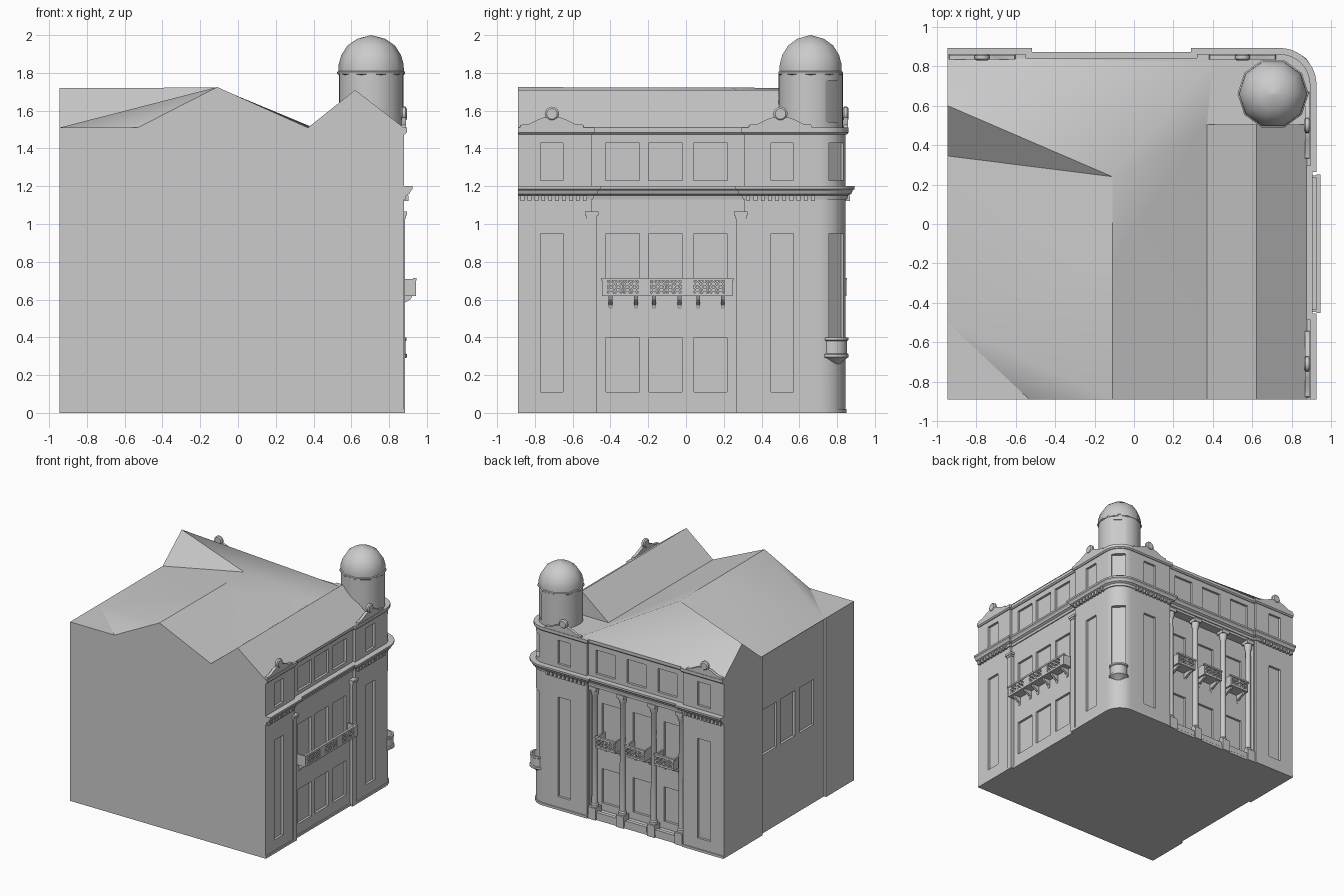
import bpy, bmesh, math
from mathutils import Vector

if "Cube" in bpy.data.objects:
    bpy.data.objects.remove(bpy.data.objects["Cube"])

S = math.sqrt(0.5)
CX, CY, CR = 0.738, 0.705, 0.14          # rounded street corner
XP, XC, YP, YC = 0.878, 0.858, 0.845, 0.825  # pavilion / centre wall planes


def P(side, u, d, z):
    """Facade coordinates (along, outward, up) to world."""
    return {'R': (d, u, z), 'B': (u, d, z), 'L': (-d, u, z),
            'C': (CX + (d - u) * S, CY + (d + u) * S, z)}[side]


def finish(bm, name, angle=None):
    bmesh.ops.recalc_face_normals(bm, faces=bm.faces)
    me = bpy.data.meshes.new(name)
    bm.to_mesh(me)
    bm.free()
    ob = bpy.data.objects.new(name, me)
    bpy.context.collection.objects.link(ob)
    bpy.ops.object.select_all(action='DESELECT')
    ob.select_set(True)
    bpy.context.view_layer.objects.active = ob
    if angle:
        bpy.ops.object.shade_smooth_by_angle(angle=math.radians(angle))
    return ob


def loft(bm, rings, closed=True, caps=True):
    vs = [[bm.verts.new(p) for p in r] for r in rings]
    n = len(vs[0])
    for a, b in zip(vs, vs[1:]):
        for i in range(n if closed else n - 1):
            j = (i + 1) % n
            bm.faces.new((a[i], a[j], b[j], b[i]))
    if caps:
        bm.faces.new(vs[0])
        bm.faces.new(vs[-1])


def box(bm, side, u0, u1, d0, d1, z0, z1):
    loft(bm, [[P(side, u, d, z) for u, d in ((u0, d0), (u1, d0), (u1, d1), (u0, d1))] for z in (z0, z1)])


def lathe(bm, prof, seg, f, caps=True):
    loft(bm, [[f(r * math.cos(2 * math.pi * i / seg), r * math.sin(2 * math.pi * i / seg), h)
               for i in range(seg)] for r, h in prof], caps=caps)


def cut(ob, cutter):
    m = ob.modifiers.new("cut", 'BOOLEAN')
    m.operation, m.solver, m.object = 'DIFFERENCE', 'EXACT', cutter
    cutter.hide_render = True
    bpy.context.view_layer.objects.active = ob
    bpy.ops.object.modifier_apply(modifier=m.name)
    bpy.data.objects.remove(cutter)


# facade line: right front, round corner, back
arc = [(CX + CR * math.cos(t * math.pi / 20), CY + CR * math.sin(t * math.pi / 20)) for t in range(11)]
path = [(XP, -0.89), (XP, -0.5), (XC, -0.5), (XC, 0.31), (XP, 0.31)] + arc + \
       [(0.335, YP), (0.335, YC), (-0.565, YC), (-0.565, YP), (-0.945, YP)]


def sweep(name, prof):
    """Mitred moulding along the facade line; profile is (outward, z)."""
    pts = [Vector(p) for p in path]
    nor = [Vector(((b - a).y, -(b - a).x)).normalized() for a, b in zip(pts, pts[1:])]
    rings = []
    for i, p in enumerate(pts):
        a, b = nor[max(i - 1, 0)], nor[min(i, len(nor) - 1)]
        m = (a + b) / (1 + a.dot(b))
        rings.append([(p.x + m.x * o, p.y + m.y * o, z) for o, z in prof])
    bm = bmesh.new()
    loft(bm, rings)
    return finish(bm, name, 25)


# main walls
bm = bmesh.new()
outline = path + [(-0.945, 0.33), (-0.925, 0.33), (-0.925, -0.52), (-0.945, -0.52), (-0.945, -0.89)]
loft(bm, [[(x, y, z) for x, y in outline] for z in (0, 1.51)])
walls = finish(bm, "walls")

# recessed loggia behind the columns
LB = 0.745
bm = bmesh.new()
box(bm, 'B', -0.555, 0.325, LB, 1, 0.05, 1.11)
cut(walls, finish(bm, "loggia_cutter"))

# window recesses
bm = bmesh.new()
for side, plane, back, offs, bays, wings in (
        ('R', XP, XC, XC, (-0.335, -0.108, 0.13), (-0.71, 0.51)),
        ('B', YP, LB, YC, (-0.405, -0.115, 0.175), (-0.76, 0.545))):
    for u in wings:
        box(bm, side, u - 0.06, u + 0.06, plane - 0.02, 1, 0.11, 0.95)
        box(bm, side, u - 0.06, u + 0.06, plane - 0.02, 1, 1.23, 1.43)
    for u in bays:
        for z0, z1 in ((0.11, 0.40), (0.64, 0.95)):
            box(bm, side, u - 0.088, u + 0.088, back - 0.02, 1, z0, z1)
        box(bm, side, u - 0.09, u + 0.09, offs - 0.02, 1, 1.23, 1.43)
for z0, z1 in ((0.34, 0.95), (1.23, 1.43)):
    box(bm, 'C', -0.055, 0.055, 0.108, 0.3, z0, z1)
for u in (0.21, -0.035, -0.285):
    box(bm, 'L', u - 0.095, u + 0.095, 0.905, 1, 0.66, 1.04)
cut(walls, finish(bm, "window_cutter"))
bpy.context.view_layer.objects.active = walls
walls.select_set(True)
bpy.ops.object.shade_smooth_by_angle(angle=math.radians(25))

# mouldings
sweep("plinth", [(-0.01, 0), (0.006, 0), (0.006, 0.02), (-0.01, 0.025)])
sweep("main_cornice", [(-0.01, 1.13), (0.008, 1.13), (0.012, 1.15), (0.03, 1.16), (0.036, 1.175),
                       (0.047, 1.185), (0.047, 1.2), (-0.01, 1.2)])
sweep("parapet_cornice", [(-0.01, 1.475), (0.006, 1.475), (0.016, 1.485), (0.016, 1.51), (-0.04, 1.51)])

# dentils under the wing cornices
bm = bmesh.new()
for side, plane, spans in (('R', XP, ((-0.875, -0.51), (0.32, 0.70))), ('B', YP, ((-0.93, -0.575), (0.345, 0.72)))):
    for a, b in spans:
        for i in range(10):
            u = a + (b - a) * i / 10
            box(bm, side, u, u + 0.02, plane - 0.005, plane + 0.024, 1.122, 1.152)
finish(bm, "dentils")

# pilasters on the right facade
bm = bmesh.new()
for u in (-0.5, 0.29):
    box(bm, 'R', u - 0.025, u + 0.025, 0.84, 0.885, 0, 1.03)
    box(bm, 'R', u - 0.03, u + 0.03, 0.84, 0.89, 1.03, 1.045)
    box(bm, 'R', u - 0.036, u + 0.036, 0.84, 0.896, 1.045, 1.065)
finish(bm, "pilasters")

# loggia columns on pedestals with low railing
bm = bmesh.new()
for k in (-0.405, -0.145, 0.145, 0.405):
    u = -0.115 + k
    box(bm, 'B', u - 0.035, u + 0.035, 0.765, 0.843, 0, 0.1)
    box(bm, 'B', u - 0.034, u + 0.034, 0.766, 0.836, 1.085, 1.115)
    lathe(bm, [(0.032, 0.1), (0.032, 0.12), (0.025, 0.13), (0.022, 1.03), (0.03, 1.045), (0.033, 1.085)],
          16, lambda a, b, h: (u + a, 0.8 + b, h))
finish(bm, "loggia_columns", 30)
bm = bmesh.new()
for u in (-0.39, -0.115, 0.16):
    box(bm, 'B', u - 0.1, u + 0.1, 0.80, 0.832, 0.02, 0.065)
finish(bm, "loggia_railing")


def balcony(name, side, u0, u1, d0, d1, holes, brackets):
    bm = bmesh.new()
    box(bm, side, u0, u1, d0, d1, 0.618, 0.634)
    box(bm, side, u0 - 0.006, u1 + 0.006, d1 - 0.016, d1 + 0.003, 0.7, 0.714)
    edges = [u0] + [c + s * 0.038 for c in holes for s in (-1, 1)] + [u1]
    for a, b in zip(edges[::2], edges[1::2]):
        box(bm, side, a, b, d1 - 0.012, d1, 0.634, 0.7)
    for u in (u0, u1 - 0.012):
        box(bm, side, u, u + 0.012, d0, d1 - 0.012, 0.634, 0.71)
    for c in holes:      # pierced four-ring ornament
        for du in (-0.019, 0.019):
            for dz in (-0.0165, 0.0165):
                prof = [(0.02, -0.011), (0.02, -0.001), (0.01, -0.001), (0.01, -0.011), (0.02, -0.011)]
                lathe(bm, prof, 8, lambda a, b, h: P(side, c + du + a, d1 + h, 0.667 + dz + b * 0.9), False)
    for u in brackets:
        loft(bm, [[P(side, u + s, d, z) for d, z in ((d0, 0.618), (d1 - 0.02, 0.618), (d1 - 0.03, 0.6),
                                                    (d0 + 0.02, 0.575), (d0 + 0.012, 0.55), (d0, 0.55))]
                  for s in (-0.01, 0.01)])
    bmesh.ops.remove_doubles(bm, verts=bm.verts, dist=1e-6)
    finish(bm, name)


balcony("long_balcony", 'R', -0.445, 0.245, 0.85, 0.942,
        (-0.378, -0.292, -0.15, -0.065, 0.08, 0.165), (-0.4, -0.265, -0.17, -0.035, 0.065, 0.195))
for i, u in enumerate((-0.39, -0.115, 0.16)):
    balcony(f"loggia_balcony_{i + 1}", 'B', u - 0.09, u + 0.09, 0.735, 0.85,
            (u - 0.043, u + 0.043), (u - 0.065, u + 0.065))

# round corner balcony
bm = bmesh.new()
lathe(bm, [(0.03, 0.26), (0.06, 0.285), (0.078, 0.295), (0.078, 0.31), (0.07, 0.315), (0.07, 0.38),
           (0.076, 0.385), (0.076, 0.4), (0.06, 0.4), (0.06, 0.315)], 20,
      lambda a, b, h: P('C', a, 0.112 + b, h))
finish(bm, "corner_balcony", 30)

# parapet crests with round finials
bm = bmesh.new()
half = [(0.17, 1.505), (0.165, 1.525), (0.12, 1.53), (0.07, 1.555), (0.04, 1.565)]
prof = half + [(-a, z) for a, z in reversed(half)]
for side, plane, us in (('R', XP, (-0.71, 0.5)), ('B', YP, (-0.77, 0.55))):
    for u in us:
        loft(bm, [[P(side, u + a, plane + o, z) for a, z in prof] for o in (-0.012, 0.012)])
        lathe(bm, [(0.028, -0.016), (0.038, -0.008), (0.038, 0.008), (0.028, 0.016)], 16,
              lambda a, b, h: P(side, u + a, plane + h, 1.583 + b))
finish(bm, "parapet_crests", 30)

# roof: folded slopes plus the right-hand gable
V = dict(A=(-.945, -.89, 1.51), B=(-.53, -.89, 1.51), C=(-.11, -.89, 1.725), D=(.37, -.89, 1.51),
         E=(.62, -.89, 1.71), F=(XP, -.89, 1.51), G=(-.945, -.5, 1.51), H=(-.945, .345, 1.51),
         I=(-.945, .6, 1.72), J=(-.945, YP, 1.51), P=(-.11, -.19, 1.722), Q=(-.11, .24, 1.722),
         R=(.62, .505, 1.71), S=(.37, .505, 1.51), T=(XP, .505, 1.51), W=(.4, .82, 1.51))
bm = bmesh.new()
V = {k: bm.verts.new(p) for k, p in V.items()}
for f in "ABG BCG GCP GPH HPQ HQI IQW IWJ CDP PDS PSQ QSW DERS EFTR STR BDC DFE HIJ".split():
    bm.faces.new([V[k] for k in f])
finish(bm, "roof", 35)

# corner tower with faceted dome
tower = lambda a, b, h: (0.705 + a, 0.66 + b, h)
bm = bmesh.new()
lathe(bm, [(0.17, 1.45), (0.17, 1.80)], 40, tower)
body = finish(bm, "tower")
bm = bmesh.new()
box(bm, 'C', -0.06, 0.06, 0.105, 0.3, 1.54, 1.76)
cut(body, finish(bm, "tower_window_cutter"))
body.select_set(True)
bpy.context.view_layer.objects.active = body
bpy.ops.object.shade_smooth_by_angle(angle=math.radians(25))
bm = bmesh.new()
lathe(bm, [(0.165, 1.785), (0.18, 1.795), (0.18, 1.805), (0.173, 1.81), (0.172, 1.845), (0.158, 1.895),
           (0.125, 1.945), (0.075, 1.98), (0.001, 2.0)], 10, tower)
finish(bm, "dome", 40)
